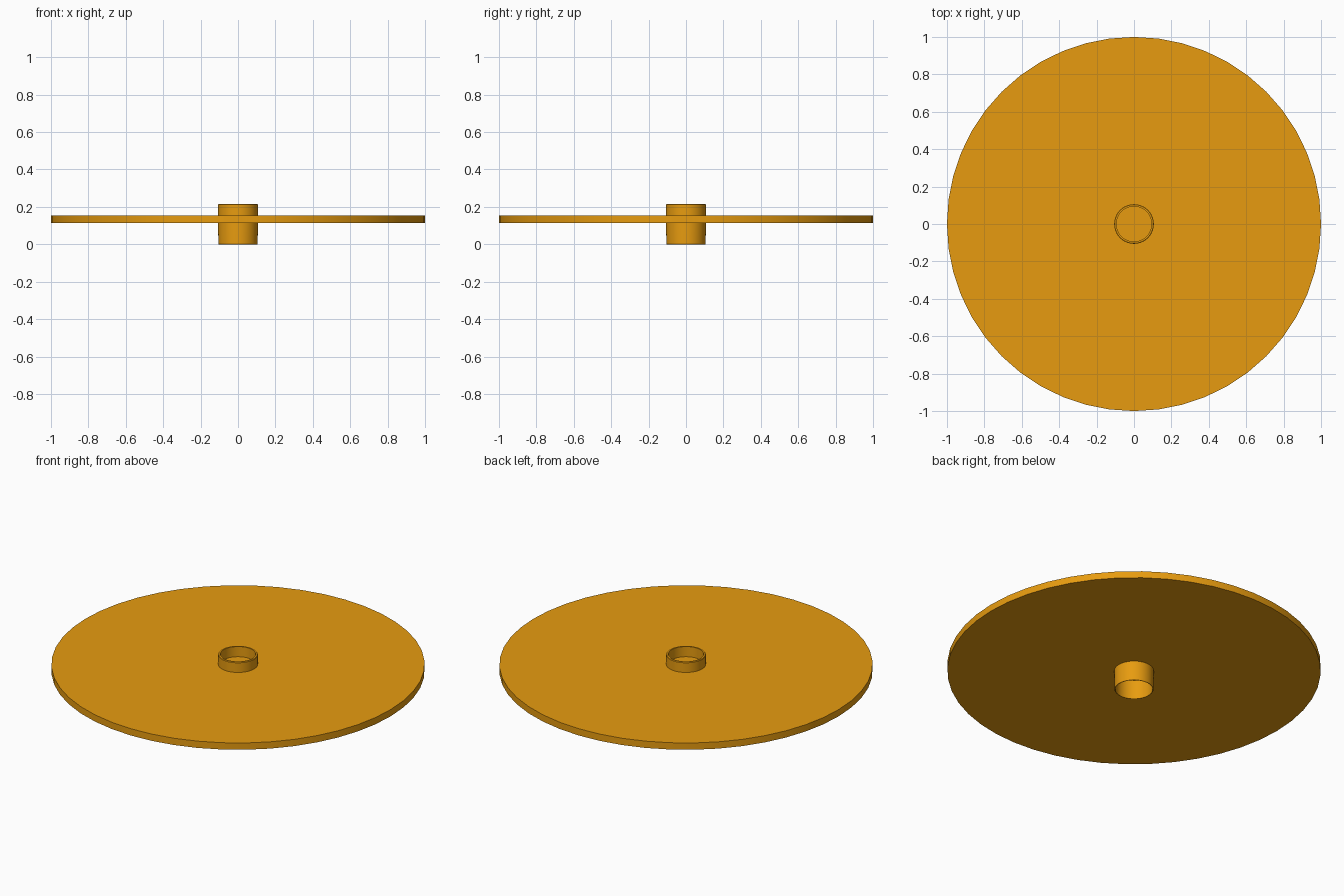
import bpy, bmesh, math

if "Cube" in bpy.data.objects:
    bpy.data.objects.remove(bpy.data.objects["Cube"])


def lathe(name, profile, segments):
    """Spin an (r, z) profile round z; r = 0 points become single poles."""
    bm = bmesh.new()
    verts = [bm.verts.new((r, 0, z)) for r, z in profile]
    edges = [bm.edges.new(p) for p in zip(verts, verts[1:])]
    bmesh.ops.spin(bm, geom=verts + edges, cent=(0, 0, 0), axis=(0, 0, 1),
                   angle=math.tau, steps=segments, use_merge=True)
    bmesh.ops.remove_doubles(bm, verts=bm.verts, dist=1e-5)
    bmesh.ops.recalc_face_normals(bm, faces=bm.faces)
    mesh = bpy.data.meshes.new(name)
    bm.to_mesh(mesh)
    bm.free()
    obj = bpy.data.objects.new(name, mesh)
    bpy.context.collection.objects.link(obj)
    mesh.materials.append(orange)
    bpy.ops.object.select_all(action='DESELECT')
    obj.select_set(True)
    bpy.context.view_layer.objects.active = obj
    bpy.ops.object.shade_smooth_by_angle(angle=math.radians(30))
    return obj


orange = bpy.data.materials.new("orange")
orange.diffuse_color = (0.80, 0.33, 0.005, 1)
orange.use_nodes = True
orange.node_tree.nodes["Principled BSDF"].inputs["Base Color"].default_value = orange.diffuse_color

# Flat round plate
lathe("plate", [(0, 0.115), (1, 0.115), (1, 0.155), (0, 0.155)], 48)

# Collar standing above the plate, open at the top
R, r, c = 0.106, 0.094, 0.003
lathe("upper_collar", [(r, 0.155), (r, 0.215), (R - c, 0.215),
                       (R, 0.215 - c), (R, 0.155)], 48)

# Socket hanging below the plate, open at the bottom
lathe("lower_socket", [(R, 0.115), (R, 0.075), (R - 0.001, c), (R - c, 0),
                       (r + 0.006, 0), (r + 0.006, 0.115)], 48)

# Point the open shells' normals away from the wall
for name in ("upper_collar", "lower_socket"):
    mesh = bpy.data.objects[name].data
    outer = max(mesh.polygons, key=lambda p: p.center.xy.length)
    if outer.normal.xy.dot(outer.center.xy) < 0:
        mesh.flip_normals()
